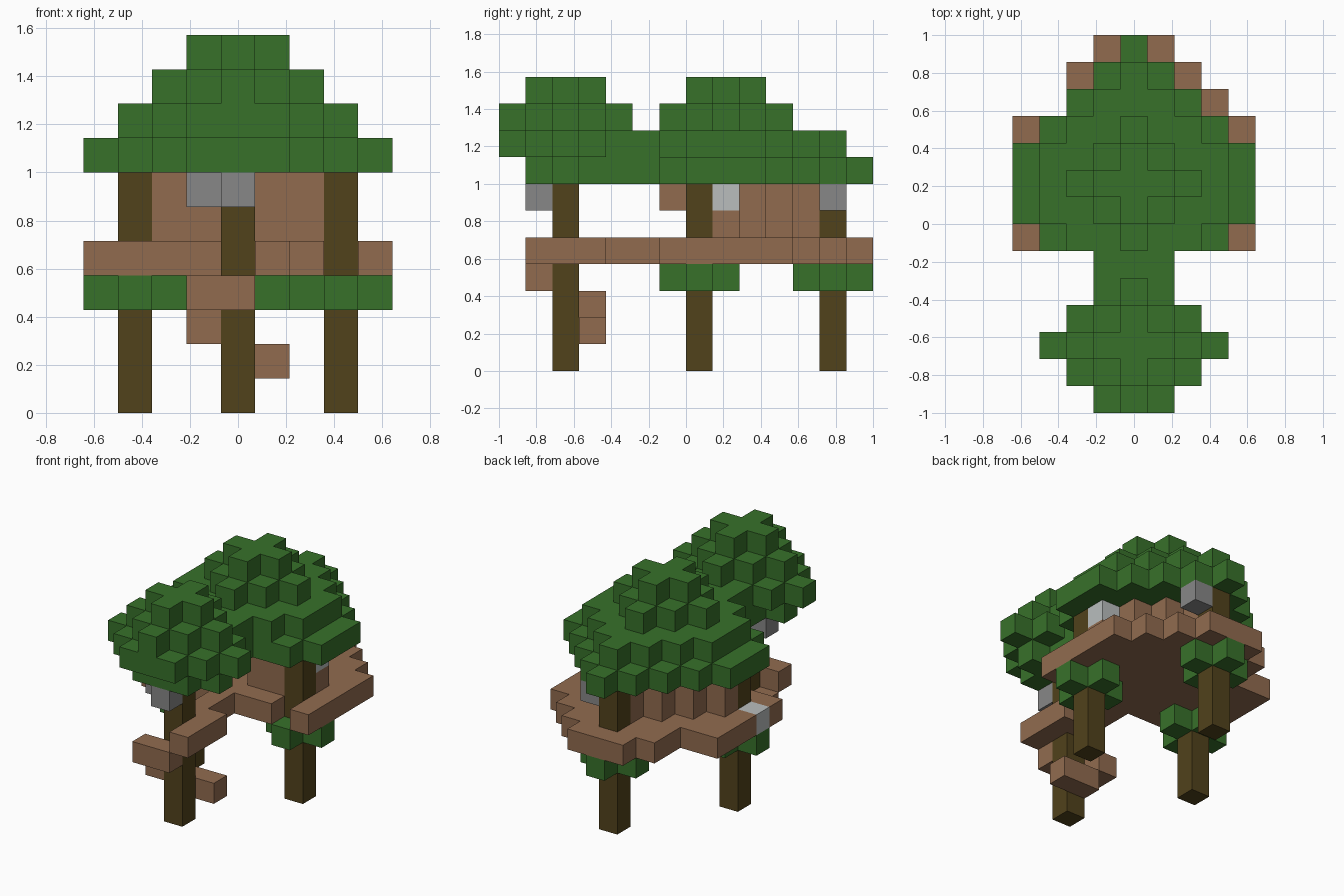
import bpy
import bmesh
from mathutils import Vector

if "Cube" in bpy.data.objects:
    bpy.data.objects.remove(bpy.data.objects["Cube"], do_unlink=True)

U = 1 / 7          # edge of one block
cells = {}         # (column, row, layer) -> part name


def put(part, columns, rows, layers):
    """Fill a box of blocks; blocks placed earlier win."""
    for i in columns:
        for j in rows:
            for k in layers:
                cells.setdefault((i, j, k), part)


def span(a, b):
    return range(a, b + 1)


def slab(part, layer, first_row, half_widths):
    """Symmetric layer given by one half width per row."""
    for n, w in enumerate(half_widths):
        put(part, span(-w, w), [first_row + n], [layer])


# Trunks
posts = [(0, 2), (-3, 7), (3, 7), (0, 12)]
for i, j in posts:
    put("trunks", [i], [j], span(0, 6))

# Lanterns and pale blocks
for i, j in [(0, 1), (-1, 2), (1, 12)]:
    put("lanterns", [i], [j], [6])
put("pale_blocks", [3], [8], [6])
put("pale_blocks", [-4], [7], [4])

# Leaf clusters around the three rear trunks, under the deck
for i, j in posts[1:]:
    put("low_leaves", span(i - 1, i + 1), [j], [3])
    put("low_leaves", [i], span(j - 1, j + 1), [3])

# Spiral stairs around the front trunk
put("stairs", [0, 1], [3], [1])
put("stairs", [-1], [2, 3], [2])
put("stairs", [-1, 0], [1], [3])
put("stairs", [1], span(1, 3), [4])

# Walkway and deck
put("deck", [0], span(3, 5), [4])
put("deck", [i for i in span(-4, 4) if i != 3], [6], [4])
slab("deck", 4, 7, [4, 4, 4, 4, 2, 2, 1])
put("deck", [3], [11], [4])

# Hut walls: straight front with doorway, stepped rear
for s in (-1, 1):
    put("walls", [s, 2 * s], [7], [5, 6])
    for n in range(4):
        put("walls", [s * (3 - n)], [8 + n], [5, 6])
put("walls", [0], [6, 7], [6])

# Rear crown
slab("rear_crown", 7, 6, [3, 4, 4, 4, 3, 2, 1, 0])
slab("rear_crown", 8, 6, [2, 3, 3, 3, 2, 1, 0])
# Front crown
slab("front_crown", 7, 1, [1, 2, 1, 1, 1])
slab("front_crown", 8, 0, [1, 2, 3, 2, 1, 1])
# Stepped tops shared by both crowns
for part, j in (("front_crown", 2), ("rear_crown", 8)):
    slab(part, 9, j - 2, [0, 1, 2, 1, 0])
    slab(part, 10, j - 1, [0, 1, 0])


def material(name, srgb):
    color = [(c / 255) ** 2.2 for c in srgb] + [1]
    m = bpy.data.materials.new(name)
    m.use_nodes = True
    m.diffuse_color = color
    bsdf = next(n for n in m.node_tree.nodes if n.type == "BSDF_PRINCIPLED")
    bsdf.inputs["Base Color"].default_value = color
    return m


green = material("leaf_green", (58, 112, 46))
bark = material("dark_bark", (82, 68, 33))
wood = material("plank_brown", (144, 107, 80))
stone = material("stone_grey", (134, 134, 134))
pale = material("pale_grey", (184, 188, 188))
paint = {"trunks": bark, "lanterns": stone, "pale_blocks": pale,
         "stairs": wood, "deck": wood, "walls": wood,
         "low_leaves": green, "rear_crown": green, "front_crown": green}


def build(part, mat):
    """Skin the part's blocks, leaving out faces that touch another block."""
    bm = bmesh.new()
    for cell, owner in cells.items():
        if owner != part:
            continue
        i, j, k = cell
        mid = Vector((i * U, (j - 6.5) * U, (k + 0.5) * U))
        for axis in range(3):
            for sign in (-1, 1):
                near = list(cell)
                near[axis] += sign
                if tuple(near) in cells:
                    continue
                n, a, b = Vector(), Vector(), Vector()
                n[axis] = sign * U / 2
                a[(axis + 1) % 3] = U / 2
                b[(axis + 2) % 3] = sign * U / 2
                corners = (-a - b, a - b, a + b, b - a)
                bm.faces.new([bm.verts.new(mid + n + c) for c in corners])
    bmesh.ops.remove_doubles(bm, verts=bm.verts, dist=U / 100)
    mesh = bpy.data.meshes.new(part)
    bm.to_mesh(mesh)
    bm.free()
    mesh.materials.append(mat)
    bpy.context.collection.objects.link(bpy.data.objects.new(part, mesh))


for part, mat in paint.items():
    build(part, mat)
